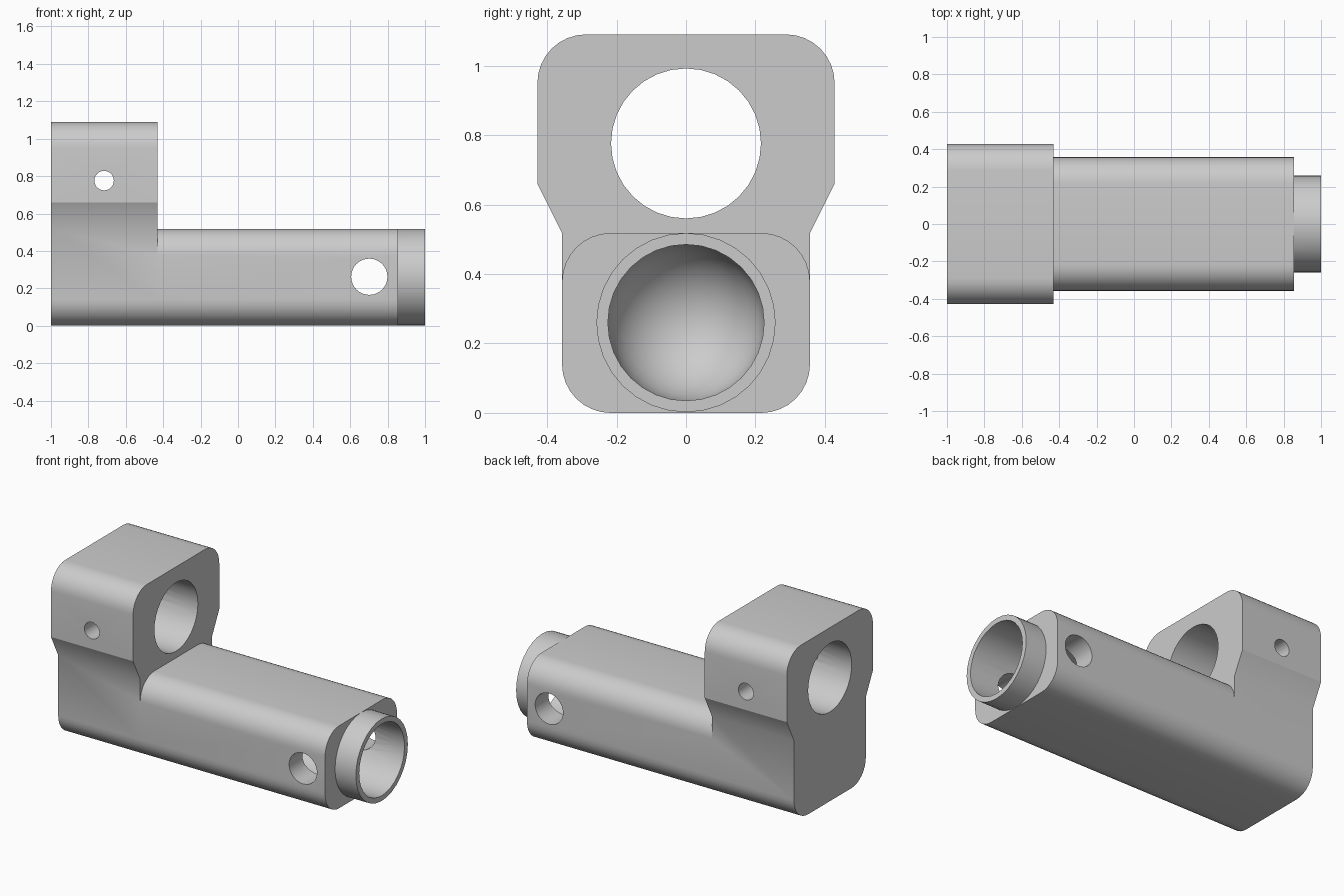
import bpy, bmesh, math
from mathutils import Matrix, Vector

cube = bpy.data.objects.get("Cube")
if cube:
    bpy.data.objects.remove(cube, do_unlink=True)

grey = bpy.data.materials.new("plain grey")
grey.use_nodes = True
COLOUR = (0.6, 0.6, 0.6, 1)
grey.diffuse_color = COLOUR
grey.node_tree.nodes["Principled BSDF"].inputs["Base Color"].default_value = COLOUR

BODY_W, BODY_H, HEAD_W, HEAD_H = 0.357, 0.518, 0.428, 1.09
ROUND, STEP_X, TAPER_Z = 0.14, -0.43, 0.66
BORE_Z, EYE_Z = 0.26, 0.776


def finish(name, bm):
    bmesh.ops.recalc_face_normals(bm, faces=bm.faces)
    mesh = bpy.data.meshes.new(name)
    bm.to_mesh(mesh)
    bm.free()
    obj = bpy.data.objects.new(name, mesh)
    mesh.materials.append(grey)
    bpy.context.collection.objects.link(obj)
    return obj


def corner(y, z, start):
    """Quarter-circle of profile points about (y, z)."""
    angles = [math.radians(start + 90 * i / 8) for i in range(9)]
    return [(y + ROUND * math.cos(a), z + ROUND * math.sin(a)) for a in angles]


def extrude(name, half, x0, x1):
    """Mirror a +y half profile and extrude it along x."""
    points = half + [(-y, z) for y, z in reversed(half)]
    bm = bmesh.new()
    face = bm.faces.new([bm.verts.new((x0, y, z)) for y, z in points])
    out = bmesh.ops.extrude_face_region(bm, geom=[face])
    moved = [v for v in out["geom"] if isinstance(v, bmesh.types.BMVert)]
    bmesh.ops.translate(bm, verts=moved, vec=(x1 - x0, 0, 0))
    return finish(name, bm)


def cylinder(name, axis, centre, radius, length, sides=32):
    bm = bmesh.new()
    turn = Vector((0, 0, 1)).rotation_difference(Vector(axis)).to_matrix().to_4x4()
    bmesh.ops.create_cone(bm, cap_ends=True, segments=sides, radius1=radius,
                          radius2=radius, depth=length,
                          matrix=Matrix.Translation(centre) @ turn)
    return finish(name, bm)


def lathe(name, points, z, sides=32):
    """Spin (x, radius) points around the x axis at height z."""
    bm = bmesh.new()
    verts = [bm.verts.new((x, 0, z + r)) for x, r in points]
    edges = [bm.edges.new(pair) for pair in zip(verts, verts[1:])]
    bmesh.ops.spin(bm, geom=verts + edges, cent=(0, 0, z), axis=(1, 0, 0),
                   angle=math.tau, steps=sides)
    bmesh.ops.remove_doubles(bm, verts=bm.verts, dist=0.0005)
    return finish(name, bm)


def combine(target, tool, operation):
    tool.hide_render = True
    mod = target.modifiers.new(operation, "BOOLEAN")
    mod.object, mod.operation, mod.solver = tool, operation, "EXACT"
    bpy.context.view_layer.objects.active = target
    bpy.ops.object.modifier_apply(modifier=mod.name)
    bpy.data.objects.remove(tool, do_unlink=True)


# Clamp head with tapered waist, and long rounded body
foot = corner(BODY_W - ROUND, ROUND, -90)
head = foot + [(BODY_W, BODY_H), (HEAD_W, TAPER_Z)]
head += corner(HEAD_W - ROUND, HEAD_H - ROUND, 0)
bracket = extrude("bracket", head, -1, STEP_X)
shoulder = corner(BODY_W - ROUND, BODY_H - ROUND, 0)
combine(bracket, extrude("body", foot + shoulder, STEP_X, 0.855), "UNION")

# Round collar on the end of the body
combine(bracket, cylinder("collar", (1, 0, 0), (0.9, 0, BORE_Z), 0.258, 0.2), "UNION")

# Blind bore with a domed bottom
R, DOME_X = 0.225, -0.5
dome = [(DOME_X - R * math.cos(a), R * math.sin(a))
        for a in (math.pi / 2 * i / 8 for i in range(9))]
combine(bracket, lathe("bore", dome + [(1.1, R), (1.1, 0)], BORE_Z), "DIFFERENCE")

# Large eye through the head, then the cross holes
for name, axis, centre, radius in (
        ("eye", (1, 0, 0), (-0.715, 0, EYE_Z), 0.216),
        ("head_pin_hole", (0, 1, 0), (-0.716, 0, EYE_Z), 0.052),
        ("body_pin_hole", (0, 1, 0), (0.702, 0, 0.262), 0.097)):
    combine(bracket, cylinder(name, axis, centre, radius, 1.2), "DIFFERENCE")

# Smooth rounds, crisp edges, with a crease above the taper
bpy.ops.object.select_all(action="DESELECT")
bracket.select_set(True)
bpy.context.view_layer.objects.active = bracket
bpy.ops.object.shade_smooth_by_angle(angle=math.radians(30))
mesh = bracket.data
for edge in mesh.edges:
    ends = [mesh.vertices[i].co for i in edge.vertices]
    if all(abs(p.z - TAPER_Z) < 0.001 and abs(p.y) > 0.4 for p in ends):
        edge.use_edge_sharp = True
